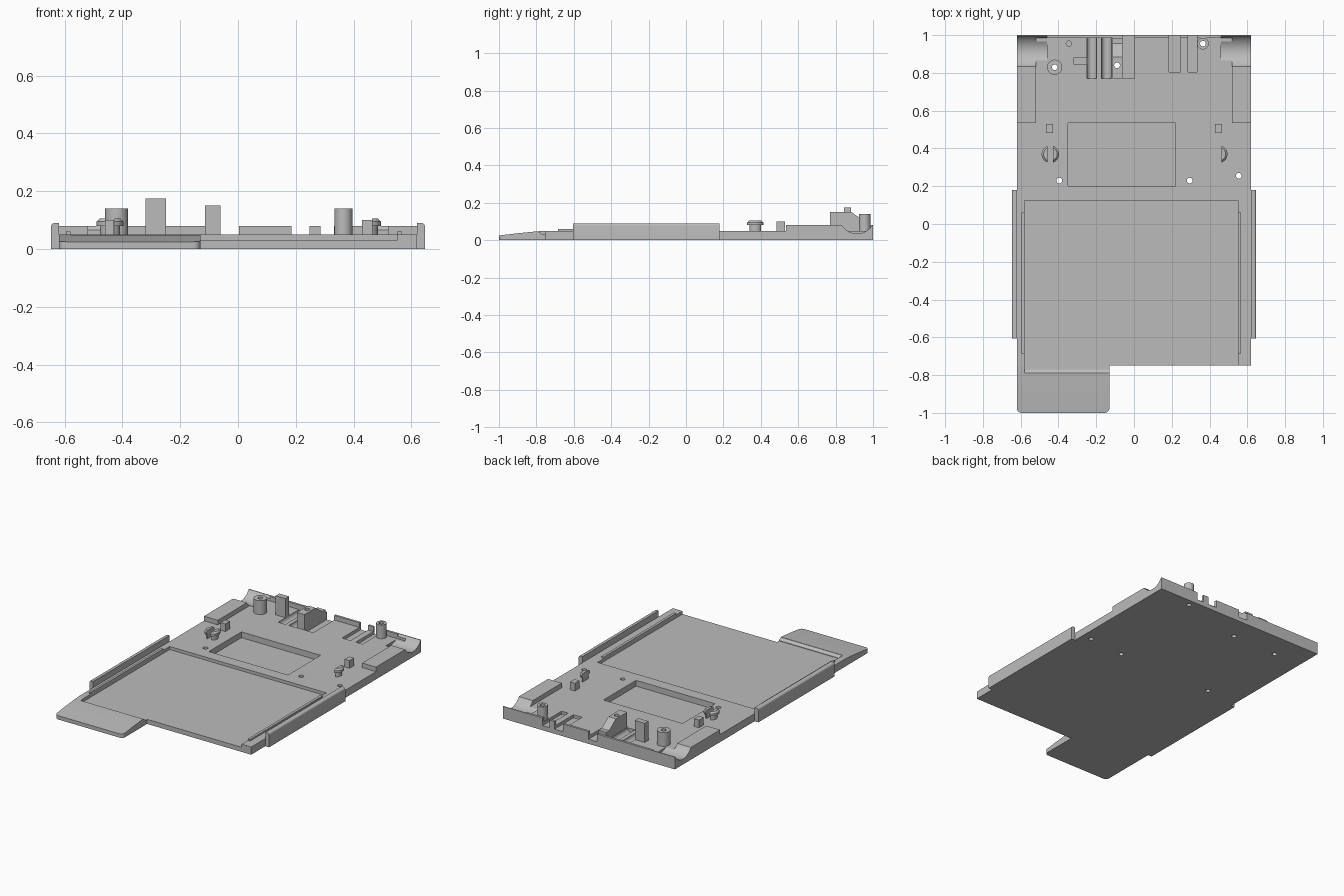
import bpy
import bmesh
import math
from mathutils import Matrix, Vector

old = bpy.data.objects.get("Cube")
if old:
    bpy.data.objects.remove(old, do_unlink=True)

GREY = bpy.data.materials.new("plain_grey")
GREY.use_nodes = True
GREY.diffuse_color = (0.5, 0.5, 0.5, 1)
GREY.node_tree.nodes["Principled BSDF"].inputs["Base Color"].default_value = (0.5, 0.5, 0.5, 1)

TOP = 0.05       # deck height
RAISED = 0.08    # pad and back wall height


def finish(name, bm):
    bmesh.ops.recalc_face_normals(bm, faces=bm.faces)
    mesh = bpy.data.meshes.new(name)
    bm.to_mesh(mesh)
    bm.free()
    mesh.materials.append(GREY)
    ob = bpy.data.objects.new(name, mesh)
    bpy.context.collection.objects.link(ob)
    return ob


def box(name, x, y, z):
    bm = bmesh.new()
    bmesh.ops.create_cube(bm, size=1)
    for v in bm.verts:
        v.co = Vector([(r[0] + r[1]) / 2 + c * (r[1] - r[0]) for r, c in zip((x, y, z), v.co)])
    return finish(name, bm)


def cylinder(name, centre, radius, depth, axis="Z", top=None):
    bm = bmesh.new()
    bmesh.ops.create_cone(bm, cap_ends=True, segments=40, radius1=radius,
                          radius2=radius if top is None else top, depth=depth)
    turn = {"Z": Matrix(), "X": Matrix.Rotation(math.pi / 2, 4, "Y"),
            "Y": Matrix.Rotation(math.pi / 2, 4, "X")}[axis]
    bm.transform(Matrix.Translation(centre) @ turn)
    return finish(name, bm)


def prism(name, points, offset, place):
    """Extrude a flat outline; place turns (u, v) into a 3D point."""
    bm = bmesh.new()
    face = bm.faces.new([bm.verts.new(place(*p)) for p in points])
    new = bmesh.ops.extrude_face_region(bm, geom=[face])["geom"]
    bmesh.ops.translate(bm, vec=offset, verts=[g for g in new if isinstance(g, bmesh.types.BMVert)])
    return finish(name, bm)


def activate(ob):
    bpy.ops.object.select_all(action="DESELECT")
    ob.select_set(True)
    bpy.context.view_layer.objects.active = ob


def cut(ob, cutters):
    activate(ob)
    for c in cutters:
        mod = ob.modifiers.new("cut", "BOOLEAN")
        mod.operation, mod.solver, mod.object = "DIFFERENCE", "EXACT", c
        bpy.ops.object.modifier_apply(modifier=mod.name)


def bevel(ob, width, segments, test):
    bm = bmesh.new()
    bm.from_mesh(ob.data)
    edges = [e for e in bm.edges if test(*[v.co for v in e.verts])]
    bmesh.ops.bevel(bm, geom=edges, offset=width, segments=segments, profile=0.5, affect="EDGES")
    bm.to_mesh(ob.data)
    bm.free()


# Cutters: bearing scoops, screw holes, slots and recesses
scoops = [cylinder("scoop_cutter", (s * 0.56, 0.915, 0.13), 0.095, 0.2, "X") for s in (-1, 1)]
holes = [cylinder("hole_cutter", (x, y, 0.1), 0.015, 0.4) for x, y in
         ((-0.42, 0.83), (0.365, 0.955), (-0.09, 0.84), (-0.395, 0.23), (0.295, 0.23), (0.555, 0.255))]
slots = [box("slot_cutter", (a, b), (y, 1.1), (0.03, 0.2)) for a, b, y in
         ((-0.06, 0.003, 0.77), (0.185, 0.247, 0.805), (0.285, 0.333, 0.805))]
grooves = [cylinder("groove_cutter", (x, 0.877, TOP), 0.026, 0.214, "Y") for x in (-0.224, -0.146)]
dimple = cylinder("dimple_cutter", (-0.345, 0.955, TOP), 0.014, 0.03)
window = box("window_cutter", (-0.35, 0.22), (0.2, 0.535), (0.012, 0.2))
tray = box("tray_cutter", (-0.58, 0.55), (-0.77, 0.125), (0.03, 0.2))
tray_ramp = prism("ramp_cutter", [(-0.79, 0.06), (-0.79, 0.046), (-0.765, 0.03), (-0.765, 0.06)],
                  (0.45, 0, 0), lambda y, z: (-0.58, y, z))
cutters = scoops + holes + slots + grooves + [dimple, window, tray, tray_ramp]

# Main deck
deck = box("deck", (-0.62, 0.62), (-0.75, 1), (0, TOP))
cut(deck, scoops + holes + slots + grooves + [dimple, window, tray])

# Sloping front tongue with rounded corners
tongue = prism("front_tongue", [(-1, 0), (-1, 0.025), (-0.9, 0.037), (-0.8, 0.047), (-0.75, TOP), (-0.75, 0)],
               (0.49, 0, 0), lambda y, z: (-0.62, y, z))
bevel(tongue, 0.025, 5, lambda a, b: a.y < -0.99 and b.y < -0.99 and abs(a.x - b.x) < 0.01)
cut(tongue, [tray, tray_ramp])

# Back wall and raised side pads
wall = box("back_wall", (-0.62, 0.62), (0.985, 1), (TOP, RAISED))
cut(wall, scoops + slots)
for s, side in ((-1, "right"), (1, "left")):
    pad = box(side + "_pad", sorted((s * 0.62, s * 0.52)), (0.535, 0.985), (TOP, RAISED))
    cut(pad, scoops)

    # Side rail with rounded outer top edge
    rail = box(side + "_rail", sorted((s * 0.62, s * 0.647)), (-0.605, 0.18), (0, 0.09))
    bevel(rail, 0.012, 4, lambda a, b: min(a.z, b.z) > 0.08 and min(abs(a.x), abs(b.x)) > 0.64)

    # Locating peg
    box(side + "_peg", sorted((s * 0.465, s * 0.43)), (0.483, 0.53), (TOP, 0.1))

# Thin ridges beside the tray
box("right_ridge", (-0.595, -0.58), (-0.685, 0.06), (TOP, 0.06))
box("left_ridge", (0.55, 0.567), (-0.685, 0.06), (TOP, 0.06))

# Hollow screw posts
for name, x, y, r in (("large_post", -0.42, 0.83, 0.04), ("small_post", 0.365, 0.955, 0.031)):
    cut(cylinder(name, (x, y, 0.095), r, 0.09), holes)

# Split snap clips
for side, x in (("right", -0.443), ("left", 0.449)):
    gap = box("clip_cutter", (x - (0.015 if side == "right" else 0.05), x + 0.015), (0.3, 0.44), (0, 0.2))
    cutters.append(gap)
    parts = [("_clip_stem", 0.065, 0.035, 0.03, 0.035), ("_clip_rim", 0.0875, 0.046, 0.015, 0.046),
             ("_clip_cap", 0.1, 0.046, 0.01, 0.036)]
    for part, z, r, depth, top in parts:
        cut(cylinder(side + part, (x, 0.37, z), r, depth, top=top), [gap])

# Tall upright tab and chamfered switch block
box("upright_tab", (-0.32, -0.25), (0.845, 0.882), (TOP, 0.175))
block = prism("switch_block", [(0.77, 0.03), (0.77, 0.15), (0.885, 0.15), (0.955, 0.1), (0.985, 0.1), (0.985, 0.03)],
              (0.055, 0, 0), lambda y, z: (-0.115, y, z))
cut(block, holes)

for c in cutters:
    bpy.data.objects.remove(c, do_unlink=True)

# Smooth the curved surfaces, keep hard edges
for ob in bpy.context.scene.objects:
    if ob.type == "MESH":
        activate(ob)
        bpy.ops.object.shade_smooth_by_angle(angle=math.radians(30))
